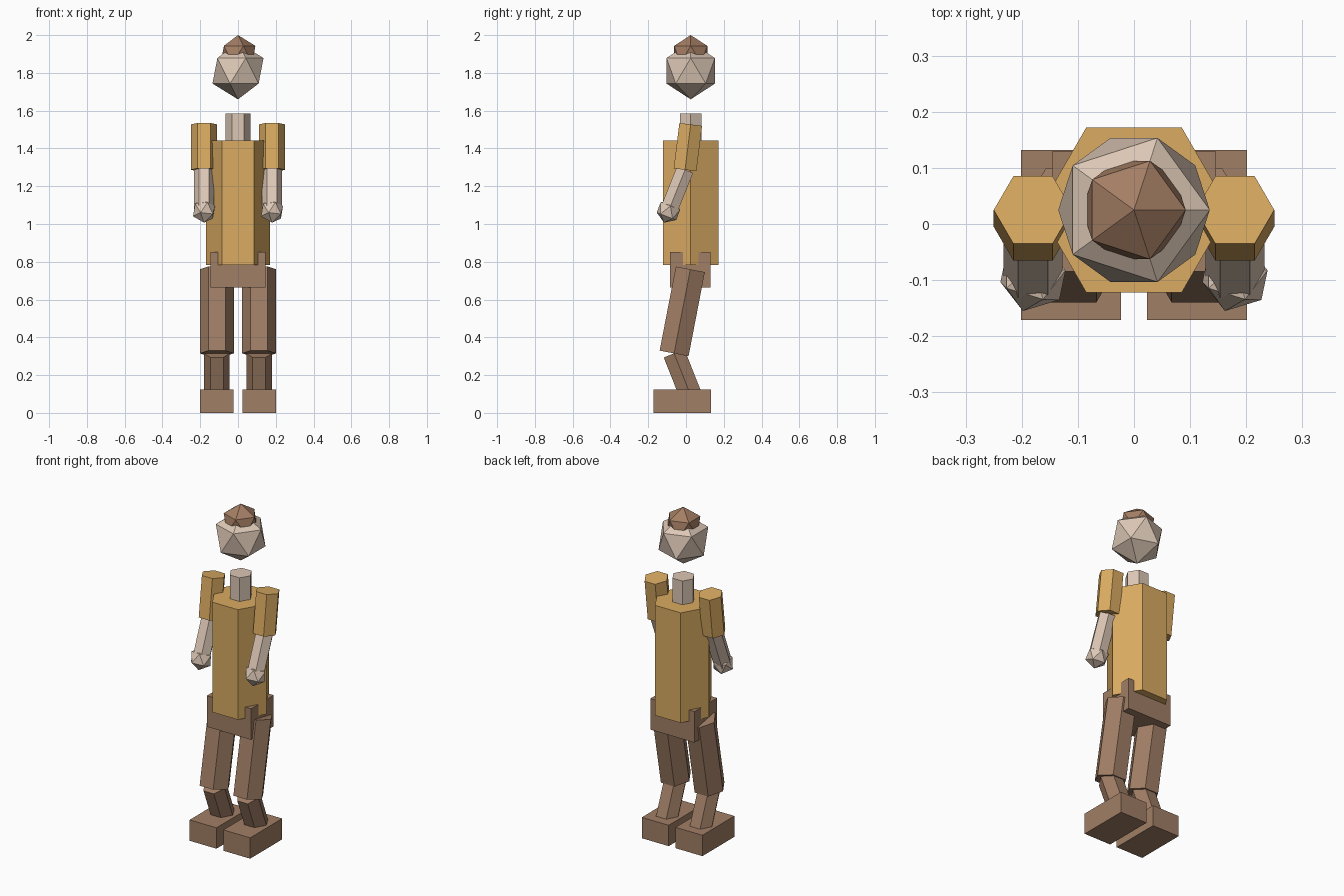
import bpy
import bmesh
import math
from mathutils import Matrix, Vector

cube = bpy.data.objects.get("Cube")
if cube:
    bpy.data.objects.remove(cube, do_unlink=True)


def material(name, rgb):
    """Flat material from an 8-bit display colour."""
    linear = [((c / 255 + 0.055) / 1.055) ** 2.4 for c in rgb] + [1]
    mat = bpy.data.materials.new(name)
    mat.diffuse_color = linear
    mat.use_nodes = True
    mat.node_tree.nodes["Principled BSDF"].inputs["Base Color"].default_value = linear
    return mat


gold = material("gold_cloth", (218, 171, 98))
brown = material("brown_cloth", (160, 126, 101))
skin = material("pale_skin", (220, 199, 181))
hair = material("brown_hair", (164, 126, 100))


def finish(name, bm, mat):
    mesh = bpy.data.meshes.new(name)
    bm.to_mesh(mesh)
    bm.free()
    mesh.materials.append(mat)
    obj = bpy.data.objects.new(name, mesh)
    bpy.context.collection.objects.link(obj)
    return obj


def hex_prism(name, mat, x, top, bottom, radius):
    """Six-sided limb between two (y, z) points, corners pointing sideways."""
    a, b = Vector((x, *top)), Vector((x, *bottom))
    axis = a - b
    tilt = math.atan2(-axis.y, axis.z)
    place = (Matrix.Translation((a + b) / 2) @ Matrix.Rotation(tilt, 4, "X")
             @ Matrix.Rotation(math.radians(30), 4, "Z"))
    bm = bmesh.new()
    bmesh.ops.create_cone(bm, cap_ends=True, segments=6, radius1=radius,
                          radius2=radius, depth=axis.length, matrix=place)
    return finish(name, bm, mat)


def ball(name, mat, center, radius, tilt=0):
    """Twenty-sided ball, optionally tipped forward."""
    place = Matrix.Translation(center) @ Matrix.Rotation(math.radians(tilt), 4, "X")
    bm = bmesh.new()
    bmesh.ops.create_icosphere(bm, subdivisions=1, radius=radius, matrix=place)
    return finish(name, bm, mat)


def box(name, mat, center, size):
    bm = bmesh.new()
    bmesh.ops.create_cube(bm, size=1, matrix=Matrix.Translation(center)
                          @ Matrix.Diagonal((*size, 1)))
    return finish(name, bm, mat)


MID = 0.025  # depth of the body's centre line

# Head, hair, neck and trunk
ball("head", skin, (0, MID, 1.811), 0.151)
ball("hair", hair, (0, MID, 1.897), 0.103)
hex_prism("neck", skin, 0, (MID, 1.585), (MID, 1.42), 0.065)
hex_prism("torso", gold, 0, (MID, 1.443), (MID, 0.783), 0.17)
box("pelvis", brown, (0, 0.022, 0.758), (0.293, 0.214, 0.186))

# Arms and legs
for side, s in (("left", 1), ("right", -1)):
    arm, leg = 0.18 * s, 0.112 * s
    shoulder, elbow, wrist = (MID, 1.527), (-0.005, 1.287), (-0.093, 1.068)
    hip, knee, ankle = (0.023, 0.76), (-0.063, 0.315), (0.03, 0.08)
    hex_prism(side + "_upper_arm", gold, arm, shoulder, elbow, 0.07)
    hex_prism(side + "_forearm", skin, arm, elbow, wrist, 0.053)
    ball(side + "_hand", skin, (arm, *wrist), 0.065, tilt=-21)
    hex_prism(side + "_thigh", brown, leg, hip, knee, 0.09)
    hex_prism(side + "_shin", brown, leg, knee, ankle, 0.068)
    box(side + "_foot", brown, (leg, -0.02, 0.0625), (0.178, 0.303, 0.125))
